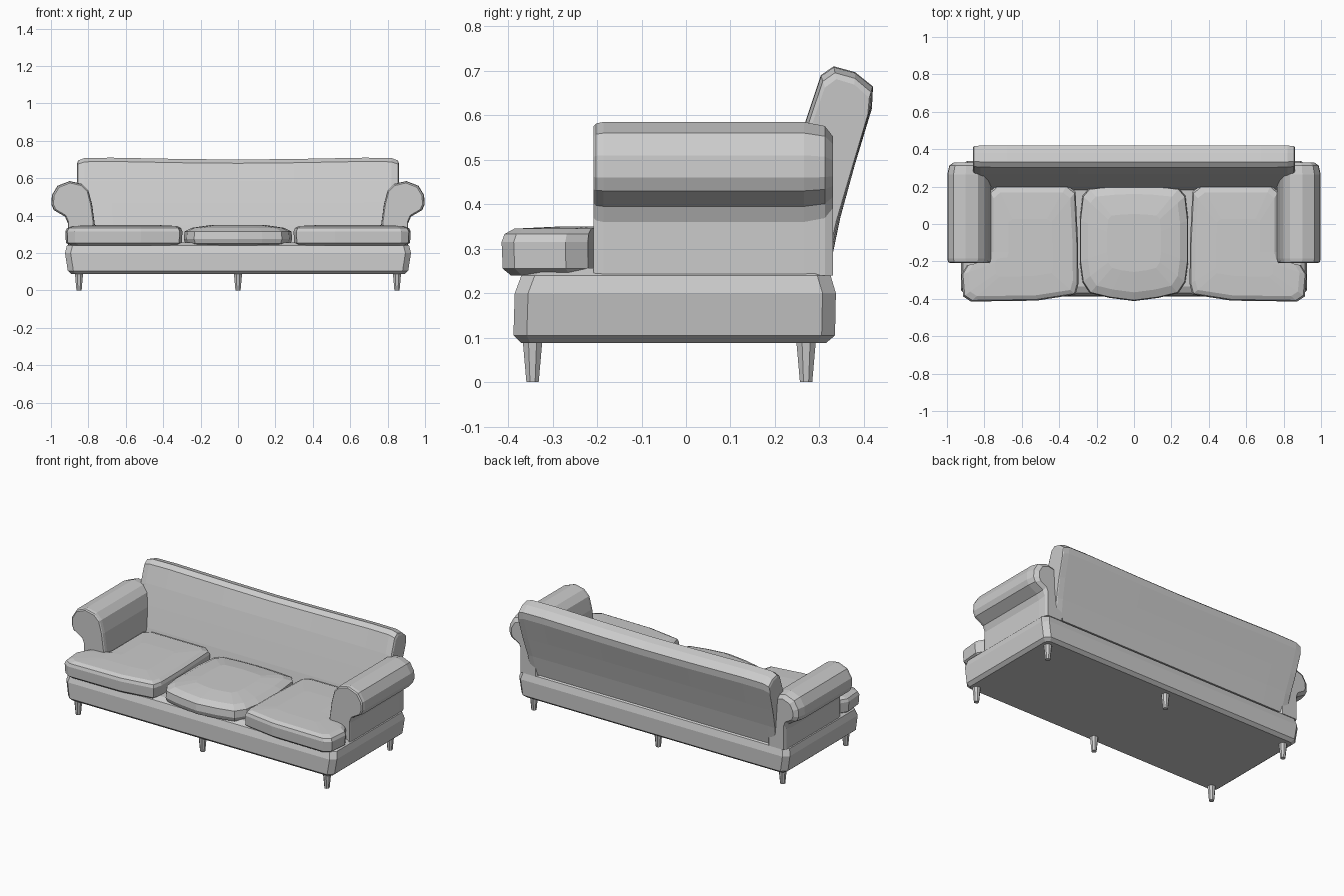
import bpy, bmesh, math


def loft(name, rings):
    """Skin equal-length closed rings and cap both ends."""
    bm = bmesh.new()
    rows = [[bm.verts.new(p) for p in r] for r in rings]
    n = len(rows[0])
    for a, b in zip(rows, rows[1:]):
        for i in range(n):
            j = (i + 1) % n
            bm.faces.new((a[i], a[j], b[j], b[i]))
    bm.faces.new(rows[0])
    bm.faces.new(rows[-1])
    bmesh.ops.recalc_face_normals(bm, faces=bm.faces)
    mesh = bpy.data.meshes.new(name)
    bm.to_mesh(mesh)
    bm.free()
    ob = bpy.data.objects.new(name, mesh)
    bpy.context.collection.objects.link(ob)
    return ob


def box_ring(x, y0, y1, c, z):
    """Rectangle with chamfered corners at height z."""
    return [(-x + c, y0, z), (x - c, y0, z), (x, y0 + c, z), (x, y1 - c, z),
            (x - c, y1, z), (-x + c, y1, z), (-x, y1 - c, z), (-x, y0 + c, z)]


def cushion(name, outline, centre, levels, side=1):
    cx, cy = centre
    loft(name, [[(side * (cx + (x - cx) * s), cy + (y - cy) * s, z)
                 for x, y in outline] for s, z in levels])


# Upholstered base
loft("base", [box_ring(0.89, -0.37, 0.315, 0.02, 0.088),
              box_ring(0.91, -0.388, 0.335, 0.03, 0.105),
              box_ring(0.925, -0.385, 0.337, 0.03, 0.20),
              box_ring(0.915, -0.37, 0.325, 0.03, 0.24),
              box_ring(0.89, -0.335, 0.30, 0.03, 0.257)])

# Tapered legs
for row, y in (("front", -0.345), ("back", 0.27)):
    for x in (-0.85, 0, 0.85):
        loft(row + "_leg", [[(x + r * math.cos(k * math.pi / 4 + math.pi / 8),
                              y + r * math.sin(k * math.pi / 4 + math.pi / 8), z)
                             for k in range(8)]
                            for r, z in ((0.015, 0), (0.024, 0.095))])

# Rolled arms
arm = [(0.77, 0.24), (0.765, 0.35), (0.78, 0.46), (0.80, 0.535), (0.835, 0.57),
       (0.90, 0.585), (0.965, 0.56), (0.995, 0.51), (0.998, 0.46), (0.985, 0.43),
       (0.925, 0.395), (0.91, 0.36), (0.91, 0.24)]
for name, side in (("right_arm", 1), ("left_arm", -1)):
    rings = []
    for y, s in ((-0.208, 0.91), (-0.202, 0.97), (-0.185, 1), (0.265, 1),
                 (0.312, 0.92), (0.33, 0.72)):
        rings.append([(side * (0.87 + (x - 0.87) * s), y,
                       z if z < 0.3 else 0.47 + (z - 0.47) * s) for x, z in arm])
    loft(name, rings)

# Raked backrest, with a slight dip along the top
back = [(0.18, 0.25), (0.202, 0.35), (0.235, 0.47), (0.268, 0.585), (0.303, 0.69),
        (0.332, 0.71), (0.38, 0.697), (0.42, 0.665), (0.418, 0.625),
        (0.38, 0.49), (0.347, 0.37), (0.322, 0.25)]
rings = []
for x, s, dip in ((-0.86, 0.86, 0), (-0.855, 0.93, 0), (-0.82, 0.99, 0),
                  (-0.68, 1, 0), (-0.3, 1, 0.007), (0, 1, 0.01), (0.3, 1, 0.007),
                  (0.68, 1, 0), (0.82, 0.99, 0), (0.855, 0.93, 0), (0.86, 0.86, 0)):
    ring = []
    for y, z in back:
        mid = 0.25 + 0.27 * (z - 0.25)
        h = 0.25 + (z - 0.25) * (1 - (1 - s) * 0.45)
        taper = 0.97 + 0.03 * min(1, (z - 0.25) / 0.3)
        ring.append((x * taper, mid + (y - mid) * s, h - dip * (z > 0.6)))
    rings.append(ring)
loft("backrest", rings)

# Seat cushions: T-shaped at the sides, domed in the middle
side_outline = [(0.315, -0.375), (0.52, -0.407), (0.87, -0.412), (0.91, -0.385),
                (0.92, -0.27), (0.89, -0.22), (0.785, -0.205), (0.77, -0.15),
                (0.77, 0.17), (0.73, 0.205), (0.36, 0.205), (0.315, 0.17),
                (0.302, -0.1), (0.30, -0.32)]
levels = [(0.93, 0.24), (1, 0.255), (1.01, 0.315), (0.985, 0.333), (0.9, 0.345), (0.5, 0.35)]
for name, side in (("right_cushion", 1), ("left_cushion", -1)):
    cushion(name, side_outline, (0.57, -0.15), levels, side)

half = [(0, -0.412), (0.13, -0.395), (0.235, -0.37), (0.275, -0.31), (0.29, -0.2),
        (0.29, 0.02), (0.275, 0.15), (0.24, 0.19), (0.12, 0.202), (0, 0.207)]
mid_outline = half + [(-x, y) for x, y in half[-2:0:-1]]
cushion("middle_cushion", mid_outline, (0, -0.1),
        [(0.88, 0.24), (0.97, 0.25), (1, 0.275), (0.985, 0.315), (0.85, 0.335), (0.5, 0.35)])
